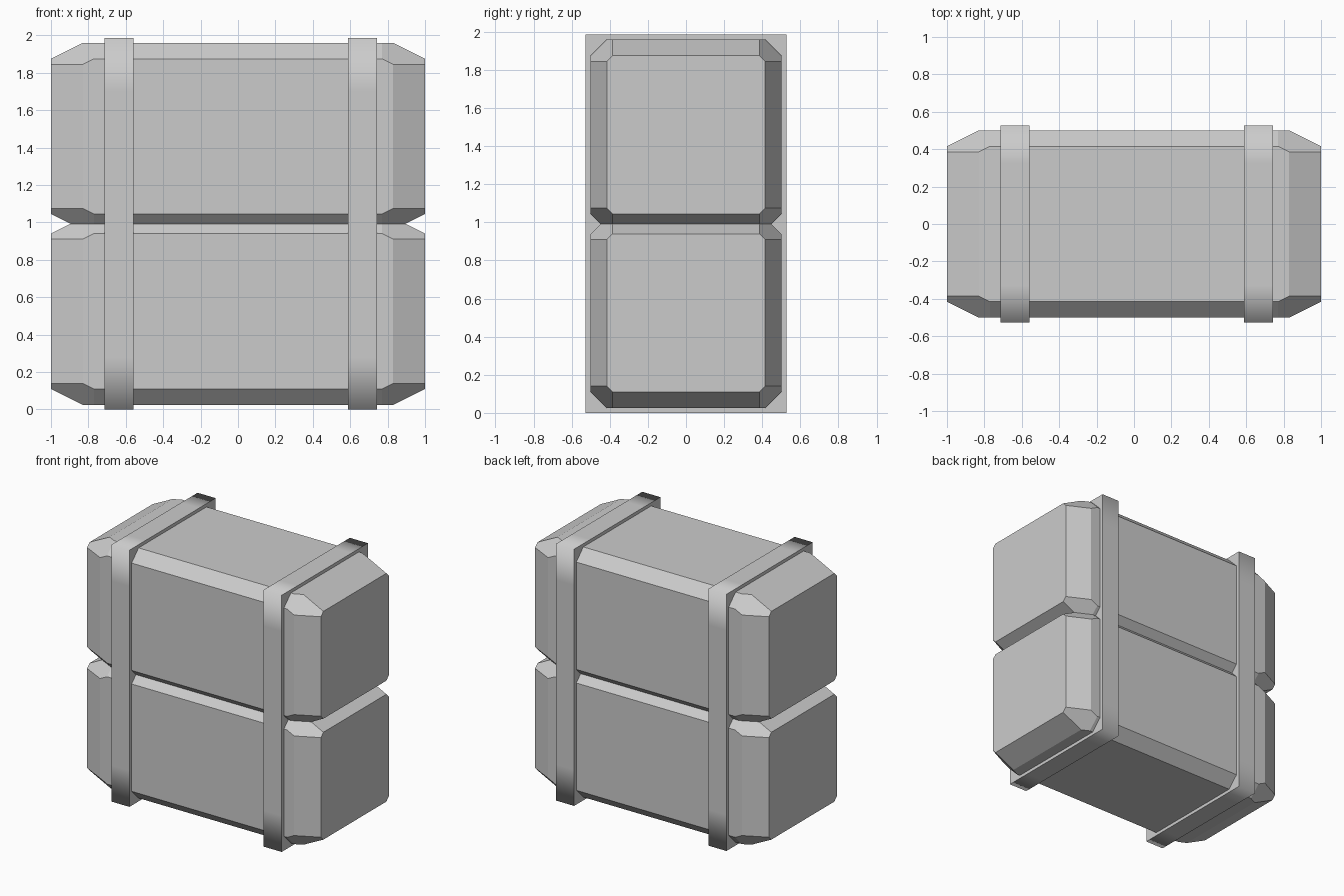
import bpy, bmesh

cube = bpy.data.objects.get("Cube")
if cube:
    bpy.data.objects.remove(cube, do_unlink=True)

grey = bpy.data.materials.new("plain grey")
grey.use_nodes = True
grey.diffuse_color = (0.6, 0.6, 0.6, 1)
grey.node_tree.nodes["Principled BSDF"].inputs["Base Color"].default_value = (0.6, 0.6, 0.6, 1)


def section(half_y, half_z, inset_y, inset_z):
    """Eight corners of a chamfered rectangle, in order around x."""
    a, b = half_y - inset_y, half_z - inset_z
    return [(half_y, -b), (half_y, b), (a, half_z), (-a, half_z),
            (-half_y, b), (-half_y, -b), (-a, -half_z), (a, -half_z)]


def loft(name, rings, z, smooth=False):
    """Skin a list of (x, section) rings and cap both ends."""
    bm = bmesh.new()
    loops = [[bm.verts.new((x, py, pz)) for py, pz in pts] for x, pts in rings]
    for r, s in zip(loops, loops[1:]):
        n = len(r)
        for i in range(n):
            j = (i + 1) % n
            bm.faces.new((r[i], r[j], s[j], s[i])).smooth = smooth
    caps = [bm.faces.new(loops[0]), bm.faces.new(loops[-1])]
    for cap in caps:
        for edge in cap.edges:
            edge.smooth = False
    bmesh.ops.recalc_face_normals(bm, faces=bm.faces)
    mesh = bpy.data.meshes.new(name)
    bm.to_mesh(mesh)
    bm.free()
    mesh.materials.append(grey)
    obj = bpy.data.objects.new(name, mesh)
    obj.location.z = z
    bpy.context.collection.objects.link(obj)
    return obj


# Two stacked bales with tapered ends; they press slightly into each other
end = section(0.415, 0.415, 0.03, 0.03)
shoulder = section(0.5, 0.5, 0.115, 0.115)
body = section(0.5, 0.5, 0.085, 0.085)
half = [(0.77, body), (0.83, shoulder), (1.0, end)]
bale = [(-x, s) for x, s in reversed(half)] + half
loft("lower_bale", bale, 0.525)
loft("upper_bale", bale, 1.46)


# Square-cornered straps, shaded softly around the corners
def strap_section(hy, hz, soft_y, soft_z):
    a, b = hy - soft_y, hz - soft_z
    return [(hy, -b), (hy, b), (hy, hz), (a, hz), (-a, hz), (-hy, hz),
            (-hy, b), (-hy, -b), (-hy, -hz), (-a, -hz), (a, -hz), (hy, -hz)]


band = strap_section(0.527, 0.9925, 0.2, 0.28)
for name, x0, x1 in (("right_strap", -0.715, -0.56), ("left_strap", 0.588, 0.743)):
    rings = [(x0 + (x1 - x0) * i / 4, band) for i in range(5)]
    loft(name, rings, 0.9925, smooth=True)
